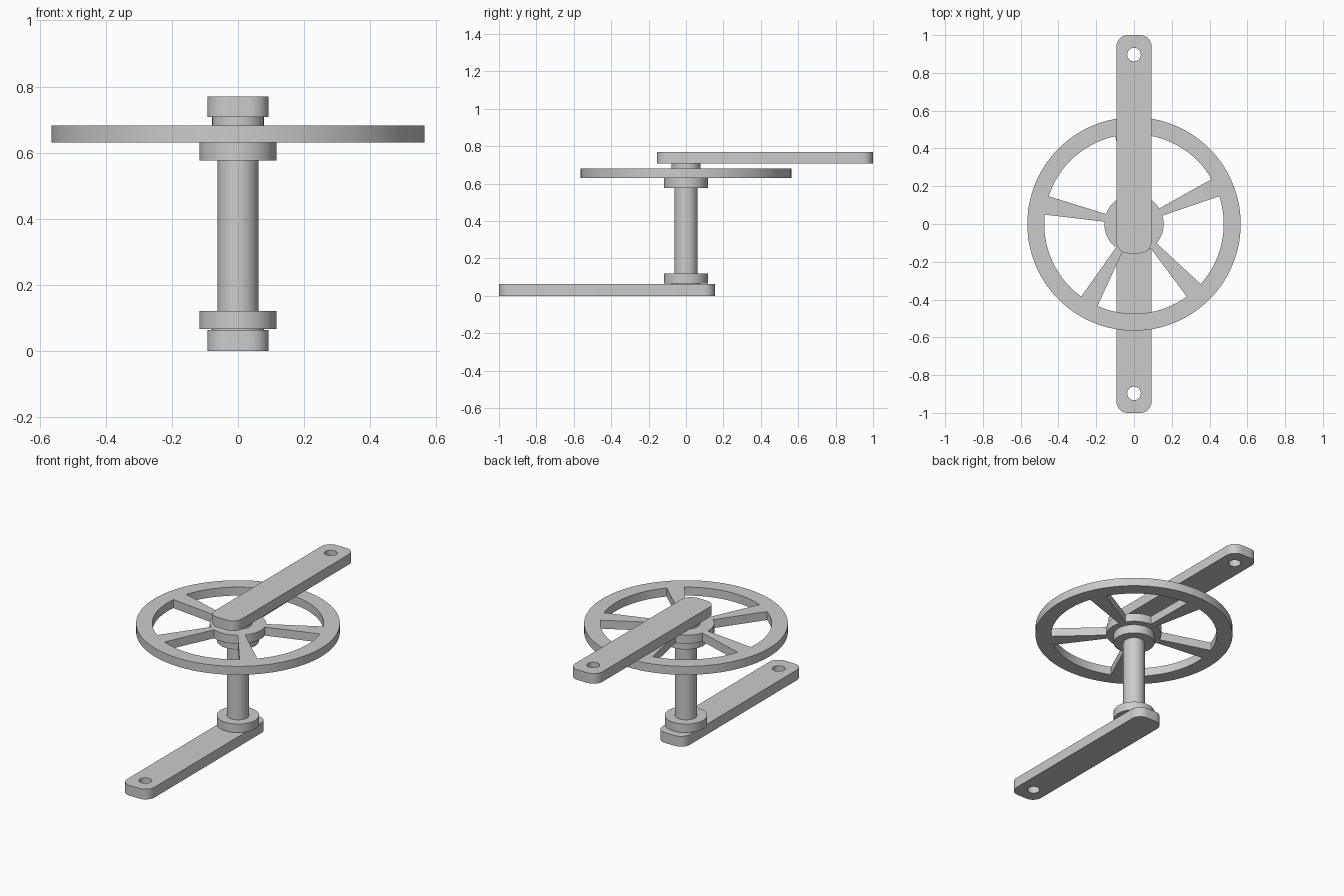
import bpy
from math import cos, sin, pi, radians

cube = bpy.data.objects.get("Cube")
if cube:
    bpy.data.objects.remove(cube, do_unlink=True)

GREY = (0.6, 0.6, 0.6, 1.0)
steel = bpy.data.materials.new("grey steel")
steel.use_nodes = True
steel.diffuse_color = GREY
steel.node_tree.nodes["Principled BSDF"].inputs["Base Color"].default_value = GREY


def arc(cx, cy, r, start, end, steps):
    """Points along an arc, angles in degrees."""
    angles = [radians(start + (end - start) * i / steps) for i in range(steps + 1)]
    return [(cx + r * cos(a), cy + r * sin(a)) for a in angles]


def circle(cx, cy, r, steps):
    return arc(cx, cy, r, 0, 360, steps)[:-1]


def finish(obj, name):
    obj.name = name
    obj.data.name = name
    obj.data.materials.clear()
    obj.data.materials.append(steel)
    bpy.ops.object.shade_smooth_by_angle(angle=radians(35))


def plate(name, loops, z0, z1):
    """Flat plate from an outline and its holes."""
    curve = bpy.data.curves.new(name, "CURVE")
    curve.dimensions = "2D"
    curve.fill_mode = "BOTH"
    curve.extrude = (z1 - z0) / 2
    for loop in loops:
        spline = curve.splines.new("POLY")
        spline.points.add(len(loop) - 1)
        for point, (x, y) in zip(spline.points, loop):
            point.co = (x, y, 0, 1)
        spline.use_cyclic_u = True
    obj = bpy.data.objects.new(name, curve)
    obj.location.z = (z0 + z1) / 2
    bpy.context.collection.objects.link(obj)
    bpy.ops.object.select_all(action="DESELECT")
    obj.select_set(True)
    bpy.context.view_layer.objects.active = obj
    bpy.ops.object.convert(target="MESH")
    obj = bpy.context.object
    # Weld the caps to the walls
    bpy.ops.object.mode_set(mode="EDIT")
    bpy.ops.mesh.select_all(action="SELECT")
    bpy.ops.mesh.remove_doubles(threshold=0.0001)
    bpy.ops.mesh.normals_make_consistent(inside=False)
    bpy.ops.object.mode_set(mode="OBJECT")
    finish(obj, name)


def cylinder(name, r, z0, z1):
    bpy.ops.mesh.primitive_cylinder_add(
        vertices=64, radius=r, depth=z1 - z0, location=(0, 0, (z0 + z1) / 2))
    finish(bpy.context.object, name)


def crank_arm(name, side, z0, z1):
    """Rounded bar with a pedal hole, reaching toward side * y."""
    w, near, far, r = 0.093, -0.155, 1.0, 0.06
    outline = []
    for cx, cy, start in ((w - r, far - r, 0), (r - w, far - r, 90),
                          (r - w, near + r, 180), (w - r, near + r, 270)):
        outline += arc(cx, cy, r, start, start + 90, 8)
    loops = [outline, circle(0, 0.897, 0.036, 32)]
    plate(name, [[(x * side, y * side) for x, y in lp] for lp in loops], z0, z1)


# Cranks
crank_arm("lower_crank_arm", -1, 0, 0.063)
crank_arm("upper_crank_arm", 1, 0.708, 0.77)

# Axle with its collars and spacers
cylinder("axle", 0.062, 0.1, 0.6)
cylinder("lower_spacer", 0.078, 0.05, 0.08)
cylinder("lower_collar", 0.117, 0.067, 0.12)
cylinder("upper_collar", 0.117, 0.576, 0.63)
cylinder("upper_spacer", 0.078, 0.67, 0.72)

# Spoked wheel: five windows leave five tapered spokes
wheel = [circle(0, 0, 0.565, 96)]
for k in range(5):
    spoke = 24 + 72 * k
    wheel.append(arc(0, 0, 0.475, spoke + 6, spoke + 66, 18)
                 + arc(0, 0, 0.157, spoke + 64.5, spoke + 7.5, 10))
plate("spoked_wheel", wheel, 0.63, 0.682)
